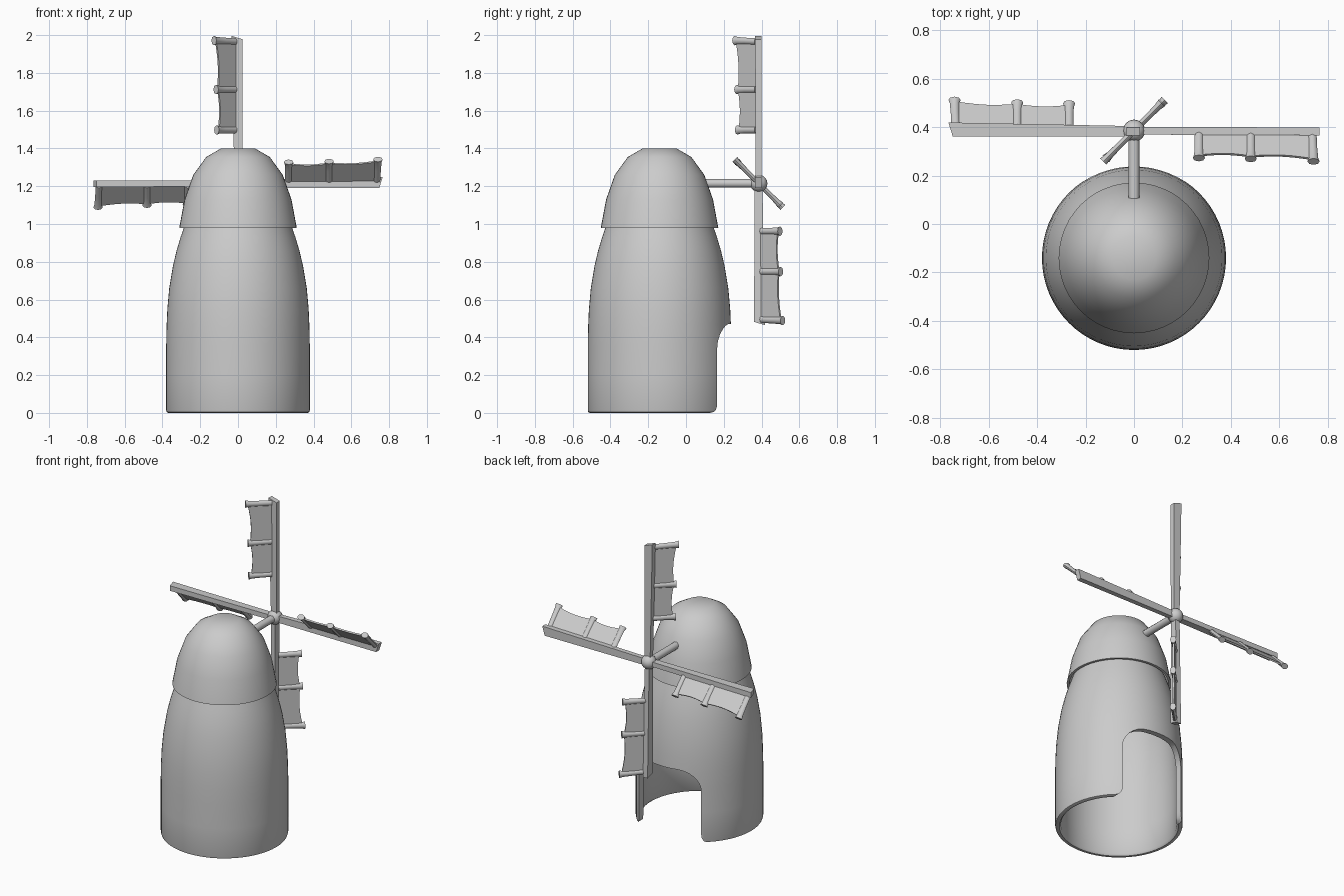
import bpy, bmesh, math
from mathutils import Matrix, Vector

if "Cube" in bpy.data.objects:
    bpy.data.objects.remove(bpy.data.objects["Cube"])

stone = bpy.data.materials.new("plain_grey")
stone.diffuse_color = (0.6, 0.6, 0.6, 1)
stone.use_nodes = True
stone.node_tree.nodes["Principled BSDF"].inputs["Base Color"].default_value = stone.diffuse_color


def finish(bm, name, smooth=None):
    bmesh.ops.remove_doubles(bm, verts=bm.verts, dist=1e-5)
    bmesh.ops.recalc_face_normals(bm, faces=bm.faces)
    me = bpy.data.meshes.new(name)
    bm.to_mesh(me)
    bm.free()
    me.materials.append(stone)
    ob = bpy.data.objects.new(name, me)
    bpy.context.collection.objects.link(ob)
    if smooth:
        shade(ob, smooth)
    return ob


def shade(ob, angle):
    bpy.ops.object.select_all(action='DESELECT')
    bpy.context.view_layer.objects.active = ob
    ob.select_set(True)
    bpy.ops.object.shade_smooth_by_angle(angle=math.radians(angle))


def loft(bm, rings, caps=True):
    rows = [[bm.verts.new(p) for p in ring] for ring in rings]
    n = len(rows[0])
    for a, b in zip(rows, rows[1:]):
        for i in range(n):
            j = (i + 1) % n
            bm.faces.new((a[i], a[j], b[j], b[i]))
    if caps:
        bm.faces.new(rows[0])
        bm.faces.new(rows[-1])


def lathe(name, profile, segs, closed, smooth):
    # revolve (radius, z) points around the tower axis
    bm = bmesh.new()
    pts = profile + profile[:1] if closed else profile
    rings = []
    for r, z in pts:
        rings.append([(r * math.cos(2 * math.pi * i / segs),
                       r * math.sin(2 * math.pi * i / segs) - 0.14, z) for i in range(segs)])
    loft(bm, rings, False)
    # collapse pole quads and drop degenerate faces
    bmesh.ops.remove_doubles(bm, verts=bm.verts, dist=1e-5)
    return finish(bm, name, smooth)


# hollow tower wall
tower = lathe("tower", [
    (0.368, 0), (0.377, 0.004), (0.38, 0.014), (0.38, 0.2), (0.38, 0.36), (0.378, 0.46),
    (0.374, 0.55), (0.364, 0.66), (0.344, 0.78), (0.325, 0.86), (0.304, 0.93), (0.28, 1.0),
    (0.25, 1.0), (0.274, 0.92), (0.309, 0.78), (0.33, 0.66), (0.341, 0.5), (0.345, 0.36),
    (0.345, 0.2), (0.345, 0.012), (0.355, 0)], 64, True, None)

# doorway: rounded arch with a small flare at the foot
half = [(0.29, -0.1), (0.252, 0.0), (0.238, 0.012), (0.229, 0.03), (0.226, 0.055)]
for k in range(9):
    a = math.pi / 2 * k / 8
    half.append((0.096 + 0.13 * math.cos(a), 0.34 + 0.13 * math.sin(a)))
outline = half + [(-x, z) for x, z in reversed(half)]
bm = bmesh.new()
loft(bm, [[(x, y, z) for x, z in outline] for y in (0.0, 0.6)])
cutter = finish(bm, "door_cutter")
cutter.hide_render = True
mod = tower.modifiers.new("door", 'BOOLEAN')
mod.operation = 'DIFFERENCE'
mod.solver = 'EXACT'
mod.object = cutter
bpy.context.view_layer.objects.active = tower
tower.select_set(True)
bpy.ops.object.modifier_apply(modifier="door")
bpy.data.objects.remove(cutter)
shade(tower, 40)

# hollow domed cap
lathe("cap", [
    (0, 1.40), (0.09, 1.40), (0.168, 1.355), (0.237, 1.26), (0.283, 1.13), (0.311, 0.98),
    (0.295, 0.98), (0.268, 1.13), (0.223, 1.25), (0.158, 1.34), (0.085, 1.385), (0, 1.385)],
    48, False, 45)

# axle and hub
HUB = Vector((0, 0.385, 1.215))
bm = bmesh.new()
loft(bm, [[(0.024 * math.cos(math.pi / 4 * (i + .5)), y, 1.215 + 0.024 * math.sin(math.pi / 4 * (i + .5)))
           for i in range(8)] for y in (0.08, 0.385)])
finish(bm, "axle", 50)
bm = bmesh.new()
bmesh.ops.create_uvsphere(bm, u_segments=16, v_segments=10, radius=0.046,
                          matrix=Matrix.Translation(HUB))
finish(bm, "hub", 50)

# one blade, pointing up: the sail is pitched 45 degrees to its spar
W = Vector((-1, -1, 0)).normalized()
N = Vector((1, -1, 0)).normalized()
L = Vector((0, 0, 1))
BARS = [(0.268, 0.16), (0.482, 0.165), (0.735, 0.18)]


def blade(name, mat):
    # tapered spar with a slanted tip
    bm = bmesh.new()
    loft(bm, [[(-0.019, -0.016, 0), (0.023, -0.016, 0), (0.023, 0.015, 0), (-0.019, 0.015, 0)],
              [(-0.034, -0.019, 0.766), (0.024, -0.019, 0.748),
               (0.024, 0.014, 0.748), (-0.034, 0.014, 0.766)]])
    bm.transform(mat)
    finish(bm, name + "_spar")
    # crossbars, flaring towards the outer end
    bm = bmesh.new()
    for l, w_out in BARS:
        tilt = 0.006 if l > 0.6 else 0.0
        rings = []
        for w, r in ((0.02, 0.018), (0.1, 0.018), (w_out - 0.02, 0.02), (w_out, 0.025)):
            c = W * w + L * (l + tilt * w / w_out)
            rings.append([c + L * (r * math.cos(math.pi / 4 * i)) + N * (0.75 * r * math.sin(math.pi / 4 * i))
                          for i in range(8)])
        loft(bm, rings)
    bm.transform(mat)
    finish(bm, name + "_crossbars", 50)
    # cloth with a scalloped outer edge
    bm = bmesh.new()
    edge = [(0.01, 0.268)]
    for (l0, a), (l1, b) in zip(BARS, BARS[1:]):
        for k in range(7):
            t = k / 6
            edge.append((a + (b - a) * t - 0.014 - 0.012 * math.sin(math.pi * t), l0 + (l1 - l0) * t))
    edge.append((0.01, 0.735))
    loft(bm, [[W * w + L * l + N * n for w, l in edge] for n in (-0.005, 0.005)])
    bm.transform(mat)
    finish(bm, name + "_sail")


flip = Matrix.Rotation(math.pi, 4, N)
turn = Matrix.Rotation(math.pi / 2, 4, 'Y')
upright = Matrix.Translation(HUB + Vector((0, 0, 0.015)))
level = Matrix.Translation(HUB)
blade("top_blade", upright)
blade("bottom_blade", upright @ flip)
blade("right_blade", level @ turn)
blade("left_blade", level @ turn @ flip)
